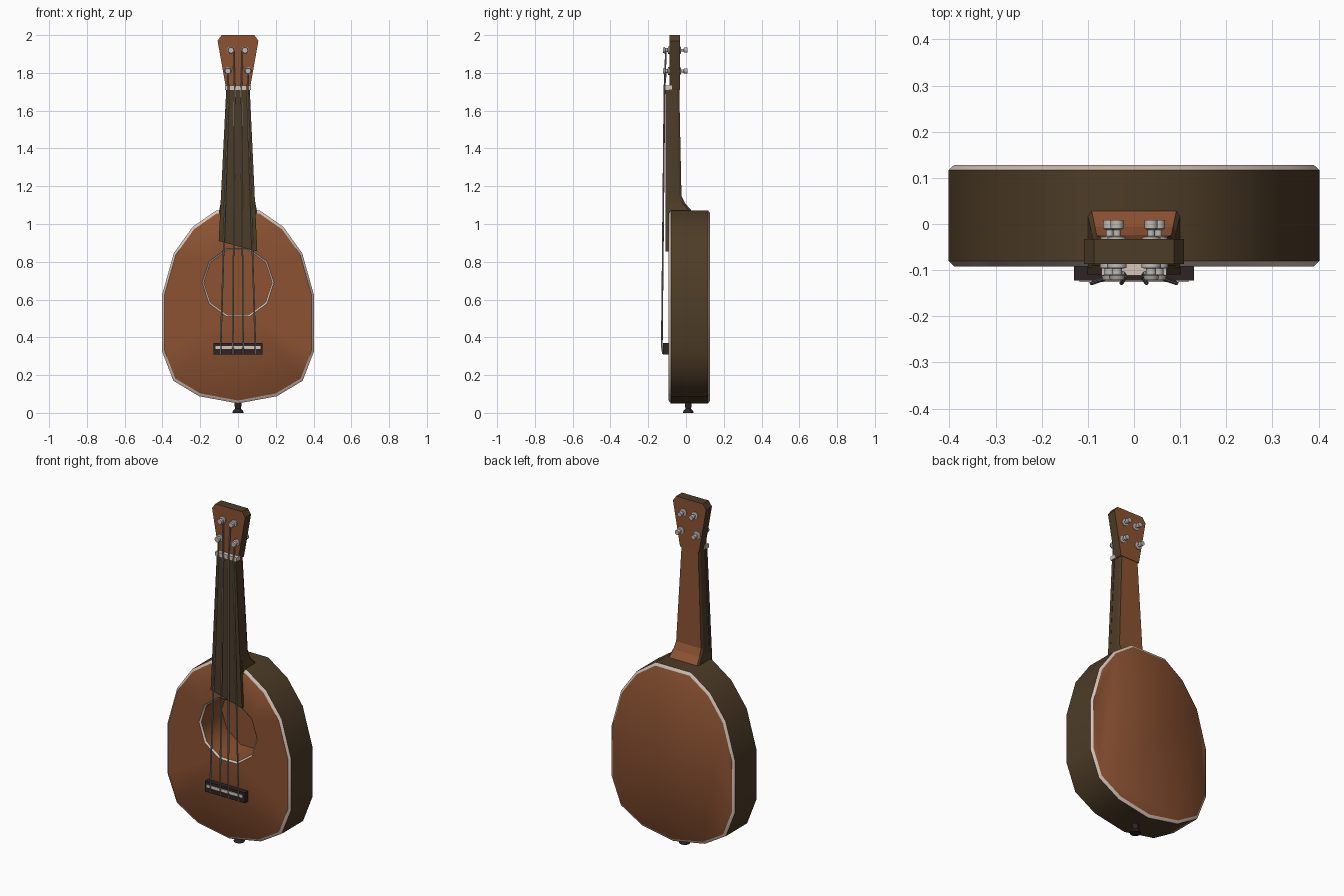
import bpy, bmesh, math
from mathutils import Vector

if "Cube" in bpy.data.objects:
    bpy.data.objects.remove(bpy.data.objects["Cube"])


def material(name, rgb):
    m = bpy.data.materials.new(name)
    m.diffuse_color = (*rgb, 1)
    m.use_nodes = True
    m.node_tree.nodes["Principled BSDF"].inputs["Base Color"].default_value = m.diffuse_color
    return m


WOOD = material("orange wood", (0.262, 0.085, 0.032))
BROWN = material("dark brown wood", (0.075, 0.045, 0.02))
CREAM = material("cream binding", (0.68, 0.56, 0.48))
BLACK = material("black wood", (0.026, 0.017, 0.018))
METAL = material("metal", (0.52, 0.49, 0.46))
STRING = material("string grey", (0.25, 0.25, 0.24))


def finish(name, bm, mats, smooth=False):
    bmesh.ops.recalc_face_normals(bm, faces=bm.faces)
    me = bpy.data.meshes.new(name)
    bm.to_mesh(me)
    bm.free()
    for m in mats:
        me.materials.append(m)
    ob = bpy.data.objects.new(name, me)
    bpy.context.collection.objects.link(ob)
    if smooth:
        bpy.ops.object.select_all(action='DESELECT')
        ob.select_set(True)
        bpy.context.view_layer.objects.active = ob
        bpy.ops.object.shade_smooth_by_angle(angle=math.radians(40))
    return ob


def bridge_rings(bm, a, b, mat=0):
    for i in range(len(a)):
        j = (i + 1) % len(a)
        bm.faces.new((a[i], a[j], b[j], b[i])).material_index = mat


def plate(name, outline, y0, y1, side, cap=None):
    """Outline in x,z pushed from y0 to y1; caps may have their own colour."""
    bm = bmesh.new()
    a, b = ([bm.verts.new((x, y, z)) for x, z in outline] for y in (y0, y1))
    bridge_rings(bm, a, b)
    for ring in (a, b):
        bm.faces.new(ring).material_index = 1 if cap else 0
    return finish(name, bm, [side] + ([cap] if cap else []))


def box(name, x0, x1, y0, y1, z0, z1, mat):
    return plate(name, [(x0, z0), (x1, z0), (x1, z1), (x0, z1)], y0, y1, mat)


def turned(name, origin, axis, profile, mat, n=10):
    """Closed turning: profile is (distance along axis, radius)."""
    bm = bmesh.new()
    rot = Vector(axis).to_track_quat('Z', 'Y')
    rings = [[bm.verts.new(Vector(origin) + rot @ Vector(
        (r * math.cos(math.tau * i / n), r * math.sin(math.tau * i / n), d)))
        for i in range(n)] for d, r in profile]
    for a, b in zip(rings, rings[1:]):
        bridge_rings(bm, a, b)
    bm.faces.new(rings[0])
    bm.faces.new(rings[-1])
    return finish(name, bm, [mat], True)


# Body: sides, cream binding bevels, and front with a sound hole well
half = [(0.205, 0.088), (0.342, 0.17), (0.402, 0.325), (0.402, 0.625),
        (0.34, 0.845), (0.24, 0.985), (0.115, 1.072)]
outline = [(0, 0.05)] + half + [(-x, z) for x, z in reversed(half)]
bm = bmesh.new()


def body_ring(y, s):
    return [bm.verts.new((x * s, y, 0.56 + (z - 0.56) * s)) for x, z in outline]


def hole_ring(y, r):
    return [bm.verts.new((r * math.cos(math.tau * i / 10), y,
                          0.69 + r * math.sin(math.tau * i / 10))) for i in range(10)]


def ring_edges(ring):
    return [bm.edges.get((ring[i - 1], ring[i])) for i in range(len(ring))]


front, side_f = body_ring(-0.092, 0.97), body_ring(-0.08, 1)
side_b, back = body_ring(0.117, 1), body_ring(0.128, 0.97)
lip, throat, floor = hole_ring(-0.092, 0.19), hole_ring(-0.084, 0.18), hole_ring(0.105, 0.18)
bridge_rings(bm, front, side_f, 2)
bridge_rings(bm, side_f, side_b, 1)
bridge_rings(bm, side_b, back, 2)
bridge_rings(bm, lip, throat, 2)
bridge_rings(bm, throat, floor, 0)
bm.faces.new(back)
bm.faces.new(floor)
bmesh.ops.triangle_fill(bm, use_beauty=True, use_dissolve=False,
                        edges=ring_edges(front) + ring_edges(lip))
finish("body", bm, [WOOD, BROWN, CREAM], True)

# Neck with heel: dark sides, orange back
bm = bmesh.new()
sections = [(1.73, 0.058, -0.036), (1.15, 0.088, -0.024),
            (1.11, 0.092, -0.005), (1.07, 0.1, 0.03), (1.05, 0.1, 0.03)]
rings = [[bm.verts.new(p) for p in ((-w, -0.094, z), (w, -0.094, z),
                                    (w, y - 0.012, z), (w * 0.92, y, z),
                                    (-w * 0.92, y, z), (-w, y - 0.012, z))]
         for z, w, y in sections]
for a, b in zip(rings, rings[1:]):
    bridge_rings(bm, a, b)
bm.faces.new(rings[0])
bm.faces.new(rings[-1])
bmesh.ops.recalc_face_normals(bm, faces=bm.faces)
for f in bm.faces:
    f.material_index = 1 if f.normal.y > 0.5 else 0
finish("neck", bm, [BROWN, WOOD])

# Fingerboard with slanted end, headstock, nut
plate("fingerboard", [(-0.062, 1.72), (-0.102, 0.91), (0.102, 0.855), (0.062, 1.72)],
      -0.109, -0.09, BROWN)
plate("headstock", [(-0.062, 1.71), (-0.108, 1.97), (-0.087, 2.0),
                    (0.087, 2.0), (0.108, 1.97), (0.062, 1.71)],
      -0.087, -0.033, BROWN, WOOD)
box("nut", -0.07, 0.07, -0.112, -0.075, 1.71, 1.733, CREAM)

# Bridge and saddle
box("bridge", -0.13, 0.13, -0.122, -0.088, 0.308, 0.37, BLACK)
box("saddle", -0.118, 0.118, -0.126, -0.12, 0.338, 0.354, CREAM)

# Tuners through the headstock, and the strings that reach them
for s in (-1, 1):
    for label, tx, tz, nut_x, saddle_x in (("lower", 0.053, 1.81, 0.05, 0.092),
                                           ("upper", 0.037, 1.92, 0.018, 0.027)):
        tag = label + ("_left" if s < 0 else "_right")
        turned("tuner_post_" + tag, (s * tx, -0.085, tz), (0, -1, 0),
               [(0, 0.021), (0.01, 0.021), (0.012, 0.011), (0.024, 0.011),
                (0.027, 0.018), (0.036, 0.015)], METAL)
        turned("tuner_knob_" + tag, (s * tx, -0.035, tz), (0, 1, 0),
               [(0, 0.02), (0.007, 0.02), (0.009, 0.008), (0.022, 0.008),
                (0.025, 0.014), (0.044, 0.014)], METAL)
        end_x = s * (tx if label == "lower" else 0.024)
        path = [Vector((end_x, -0.106, tz)), Vector((s * nut_x, -0.114, 1.722)),
                Vector((s * saddle_x, -0.128, 0.346)), Vector((s * saddle_x, -0.122, 0.312))]
        for i, (a, b) in enumerate(zip(path, path[1:])):
            turned(f"string_{tag}_{i}", a, b - a,
                   [(0, 0.0045), ((b - a).length, 0.0045)], STRING, 6)

# Strap button at the bottom
turned("end_button", (0, 0.012, 0), (0, 0, 1),
       [(0, 0.03), (0.006, 0.03), (0.022, 0.016), (0.06, 0.02)], BLACK)
